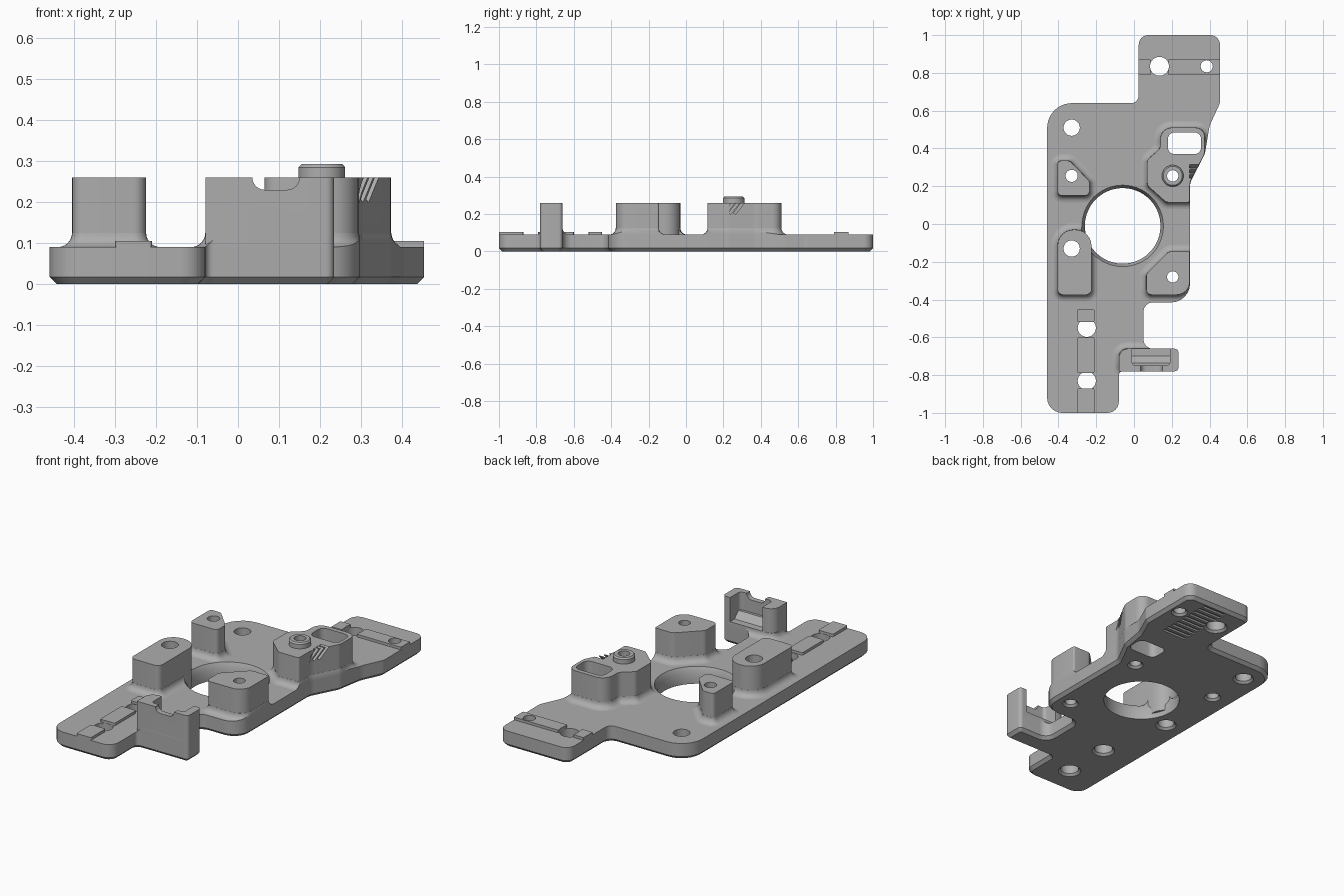
import bpy
import bmesh
from math import sin, cos, pi, tan, radians
from mathutils import Vector

if "Cube" in bpy.data.objects:
    bpy.data.objects.remove(bpy.data.objects["Cube"])

TOP = 0.09      # plate thickness
HIGH = 0.26     # post height
FOOT = 0.035    # fillet radius at the post feet

grey = bpy.data.materials.new("warm_grey")
grey.use_nodes = True
grey.diffuse_color = (0.42, 0.42, 0.42, 1)
grey.node_tree.nodes["Principled BSDF"].inputs["Base Color"].default_value = (0.42, 0.42, 0.42, 1)


def rounded(corners, steps=6):
    """Counter-clockwise outline from (x, y, radius) corners."""
    pts = []
    for i, (x, y, r) in enumerate(corners):
        p = Vector((x, y))
        a = (Vector(corners[i - 1][:2]) - p).normalized()
        b = (Vector(corners[(i + 1) % len(corners)][:2]) - p).normalized()
        if r == 0:
            pts.append(p)
            continue
        half = a.angle(b) / 2
        centre = p + (a + b).normalized() * (r / sin(half))
        start = p + a * (r / tan(half)) - centre
        end = p + b * (r / tan(half)) - centre
        sweep = start.angle_signed(end)
        for k in range(steps + 1):
            t = -sweep * k / steps
            pts.append(centre + Vector((start.x * cos(t) - start.y * sin(t),
                                        start.x * sin(t) + start.y * cos(t))))
    return pts


def rect(x0, x1, y0, y1, r=0):
    return rounded([(x0, y0, r), (x1, y0, r), (x1, y1, r), (x0, y1, r)])


def circle(x, y, r, n=48):
    return [Vector((x + r * cos(2 * pi * i / n), y + r * sin(2 * pi * i / n))) for i in range(n)]


def offset(pts, d):
    """Move an outline outward by d with mitred corners."""
    out = []
    for i, p in enumerate(pts):
        a = (p - pts[i - 1]).normalized()
        b = (pts[(i + 1) % len(pts)] - p).normalized()
        na, nb = Vector((a.y, -a.x)), Vector((b.y, -b.x))
        out.append(p + (na + nb) * (d / (1 + na.dot(nb))))
    return out


def loft(name, rings):
    """Closed solid through (outline, z) rings."""
    bm = bmesh.new()
    loops = [[bm.verts.new((p.x, p.y, z)) for p in pts] for pts, z in rings]
    bm.faces.new(loops[0][::-1])
    bm.faces.new(loops[-1])
    for lo, hi in zip(loops, loops[1:]):
        for i in range(len(lo)):
            j = (i + 1) % len(lo)
            bm.faces.new((lo[i], lo[j], hi[j], hi[i]))
    bmesh.ops.recalc_face_normals(bm, faces=bm.faces)
    mesh = bpy.data.meshes.new(name)
    bm.to_mesh(mesh)
    bm.free()
    mesh.materials.append(grey)
    ob = bpy.data.objects.new(name, mesh)
    bpy.context.collection.objects.link(ob)
    return ob


def prism(name, pts, z0, z1):
    return loft(name, [(pts, z0), (pts, z1)])


def combine(ob, tools, operation="DIFFERENCE"):
    for tool in tools:
        mod = ob.modifiers.new("cut", "BOOLEAN")
        mod.operation, mod.object, mod.solver = operation, tool, "EXACT"
    deps = bpy.context.evaluated_depsgraph_get()
    mesh = bpy.data.meshes.new_from_object(ob.evaluated_get(deps))
    ob.modifiers.clear()
    ob.data = mesh


def cut_hole(x, y, r):
    """Through-hole cutter with a chamfered lower rim."""
    return loft("hole_cutter", [(circle(x, y, r + 0.022), -0.01), (circle(x, y, r), 0.012),
                                (circle(x, y, r), 0.4)])


# Plate outline
outline = rounded([
    (-0.46, -1, 0.08), (-0.08, -1, 0.06), (-0.08, -0.78, 0.02), (0.235, -0.78, 0.02),
    (0.235, -0.66, 0.02), (0.05, -0.66, 0.05), (0.05, -0.415, 0.05), (0.297, -0.415, 0.1),
    (0.297, 0.22, 0.08), (0.375, 0.37, 0.08), (0.4, 0.52, 0.15), (0.455, 0.64, 0.05),
    (0.455, 1, 0.05), (0.025, 1, 0.05), (0.025, 0.64, 0.04), (-0.46, 0.64, 0.13)])
plate = loft("base_plate", [(offset(outline, -0.017), 0), (outline, 0.017), (outline, TOP)])
limit = prism("limit_cutter", outline, -0.1, 0.5)

# Openings
bore = loft("bore_cutter", [(circle(-0.06, -0.01, 0.2, 96), -0.1), (circle(-0.06, -0.01, 0.2, 96), 0.06),
                            (circle(-0.06, -0.01, 0.218, 96), 0.095), (circle(-0.06, -0.01, 0.218, 96), 0.5)])
window = prism("window_cutter", rect(0.18, 0.355, 0.37, 0.485, 0.035), -0.1, 0.5)
hole = {
    "pad": cut_hole(-0.33, -0.13, 0.043),
    "triangle": cut_hole(-0.33, 0.255, 0.032),
    "corner": cut_hole(0.205, -0.28, 0.03),
    "pocket": cut_hole(0.205, 0.255, 0.03),
}
plain = [cut_hole(-0.33, 0.51, 0.043), cut_hole(-0.25, -0.55, 0.048),
         cut_hole(-0.25, -0.83, 0.048), cut_hole(0.135, 0.835, 0.05)]
small = cut_hole(0.385, 0.835, 0.032)
ribs = [prism("rib_cutter", rect(0.18, 0.33, y - 0.009, y + 0.009), -0.05, 0.01)
        for y in [0.64 + 0.036 * i for i in range(10)]]
combine(plate, [bore, window, small] + plain + list(hole.values()) + ribs)


def post(name, pts, tools, base=TOP):
    """Upright post with a flared foot clipped to the plate."""
    body = prism(name, pts, base, HIGH)
    combine(body, tools)
    arcs = [pi / 2 * k / 6 for k in range(7)]
    foot = loft(name + "_foot", [(offset(pts, FOOT * (1 - sin(a)) + 0.0005),
                                  TOP + FOOT * (1 - cos(a))) for a in arcs])
    combine(foot, [limit], "INTERSECT")
    combine(foot, tools + [bore])
    return body


# Posts
post("left_front_post", rounded([(-0.405, -0.375, 0.03), (-0.225, -0.375, 0.03),
                                 (-0.225, -0.03, 0.085), (-0.405, -0.03, 0.085)]),
     [hole["pad"]], 0.03)
post("left_back_post", rounded([(-0.405, 0.15, 0.025), (-0.235, 0.15, 0.025), (-0.235, 0.225, 0.025),
                                (-0.34, 0.335, 0.03), (-0.405, 0.335, 0.02)]), [hole["triangle"]])
post("right_front_post", rounded([(0.065, -0.375, 0.03), (0.295, -0.375, 0.07), (0.295, -0.145, 0.01),
                                  (0.185, -0.145, 0.04), (0.065, -0.265, 0.03)]), [hole["corner"]])

# Pocketed post with slanted grooves and a raised collar
grooves = []
for i in range(3):
    g = prism("groove_cutter", rect(-0.025, 0.025, -0.007, 0.007), -0.06, 0.06)
    g.location = (0.318, 0.245 + 0.026 * i, 0.25)
    g.rotation_euler.x = radians(-38)
    grooves.append(g)
bpy.context.view_layer.update()
post("right_back_post", rounded([
    (0.07, 0.205, 0.03), (0.17, 0.115, 0.03), (0.295, 0.115, 0.01), (0.295, 0.22, 0.08),
    (0.373, 0.37, 0.06), (0.375, 0.51, 0.05), (0.14, 0.51, 0.06), (0.14, 0.4, 0.045),
    (0.07, 0.34, 0.03)]), [hole["pocket"], window] + grooves)
collar = loft("raised_collar", [(circle(0.205, 0.255, 0.057), HIGH), (circle(0.205, 0.255, 0.057), 0.285),
                                (circle(0.205, 0.255, 0.05), 0.293)])
combine(collar, [hole["pocket"]])

# Front bracket with a notched wall and sloped pocket floor
notch = prism("notch_cutter", rounded([(0.035, 0.23, 0.03), (0.15, 0.23, 0.03),
                                       (0.15, 0.3, 0), (0.035, 0.3, 0)]), 0.7, 0.8)
notch.rotation_euler.x = pi / 2
bpy.context.view_layer.update()
bracket = prism("front_bracket", rounded([
    (-0.08, -0.78, 0), (0.235, -0.78, 0.02), (0.235, -0.66, 0.02), (0.19, -0.66, 0),
    (0.19, -0.75, 0.02), (-0.01, -0.75, 0.02), (-0.01, -0.66, 0), (-0.08, -0.66, 0.05)]), TOP, HIGH)
combine(bracket, [notch])
loft("bracket_slope", [(rect(-0.01, 0.19, -0.76, -0.66), TOP), (rect(-0.01, 0.19, -0.76, -0.685), 0.11),
                       (rect(-0.01, 0.19, -0.76, -0.735), 0.16)])
foot = loft("bracket_foot", [(offset(rect(-0.08, 0.235, -0.78, -0.66, 0.04), FOOT * (1 - sin(pi * k / 12))),
                              TOP + FOOT * (1 - cos(pi * k / 12))) for k in range(7)])
combine(foot, [limit], "INTERSECT")

# Raised locating rails
for i, (y0, y1) in enumerate([(-1, -0.87), (-0.79, -0.6), (-0.52, -0.45)]):
    rail = prism("front_rail_%d" % (i + 1), rect(-0.3, -0.21, y0, y1, 0.008), TOP, 0.105)
    combine(rail, [limit], "INTERSECT")
for i, (x0, x1) in enumerate([(0.025, 0.088), (0.182, 0.455)]):
    rail = prism("back_rail_%d" % (i + 1), rect(x0, x1, 0.79, 0.87), TOP, 0.105)
    combine(rail, [small, plain[3]])

# Remove cutters and smooth the curved walls
for ob in list(bpy.data.objects):
    if ob.name.split(".")[0].endswith("_cutter"):
        bpy.data.objects.remove(ob)
bpy.ops.object.select_all(action="DESELECT")
for ob in bpy.context.collection.objects:
    if ob.type == "MESH":
        ob.select_set(True)
        bpy.context.view_layer.objects.active = ob
bpy.ops.object.shade_smooth_by_angle(angle=radians(30))
